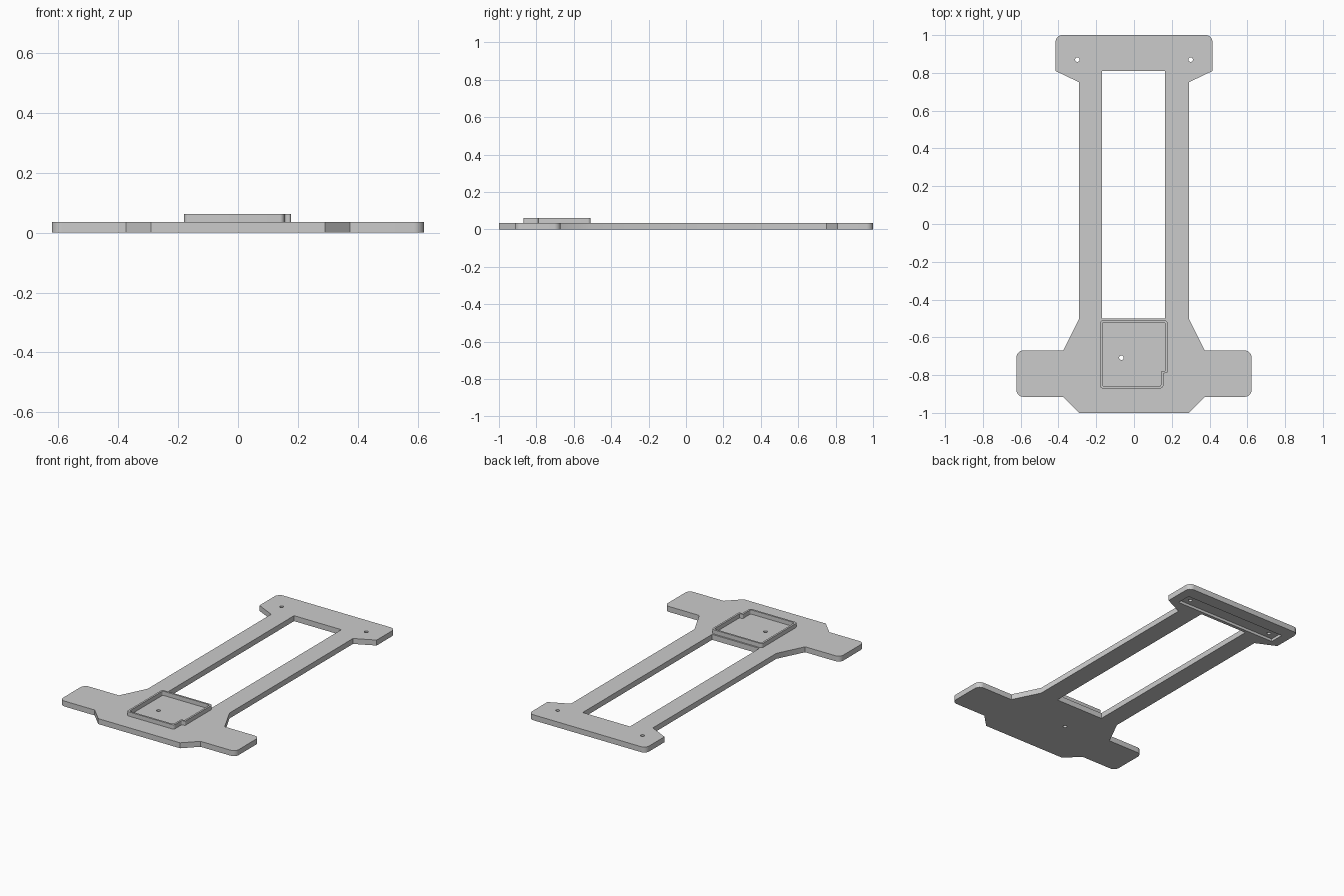
import bpy
import bmesh
import math
from mathutils import Vector

cube = bpy.data.objects.get("Cube")
if cube:
    bpy.data.objects.remove(cube, do_unlink=True)

THICK = 0.035
RIM_TOP = 0.062

grey = bpy.data.materials.new("matte grey")
grey.use_nodes = True
grey.diffuse_color = (0.6, 0.6, 0.6, 1)
grey.node_tree.nodes["Principled BSDF"].inputs["Base Color"].default_value = grey.diffuse_color


def rounded(corners, steps=6):
    """Outline from (x, y, radius) corners, each rounded where radius > 0."""
    out = []
    for i, (x, y, r) in enumerate(corners):
        p = Vector((x, y))
        if r == 0:
            out.append(p)
            continue
        a = (Vector(corners[i - 1][:2]) - p).normalized()
        b = (Vector(corners[(i + 1) % len(corners)][:2]) - p).normalized()
        half = a.angle(b) / 2
        centre = p + (a + b).normalized() * r / math.sin(half)
        start = p + a * r / math.tan(half) - centre
        end = p + b * r / math.tan(half) - centre
        for k in range(steps + 1):
            out.append(centre + start.lerp(end, k / steps).normalized() * r)
    return out


def prism(name, outline, z0, z1):
    """Straight extrusion of a flat outline."""
    bm = bmesh.new()
    face = bm.faces.new([bm.verts.new((p[0], p[1], z0)) for p in outline])
    geom = bmesh.ops.extrude_face_region(bm, geom=[face])["geom"]
    verts = [g for g in geom if isinstance(g, bmesh.types.BMVert)]
    bmesh.ops.translate(bm, verts=verts, vec=(0, 0, z1 - z0))
    bmesh.ops.recalc_face_normals(bm, faces=bm.faces)
    mesh = bpy.data.meshes.new(name)
    bm.to_mesh(mesh)
    bm.free()
    mesh.materials.append(grey)
    obj = bpy.data.objects.new(name, mesh)
    bpy.context.collection.objects.link(obj)
    return obj


def box_outline(x0, x1, y0, y1):
    return [(x0, y0), (x1, y0), (x1, y1), (x0, y1)]


def circle_outline(x, y, r, n=20):
    return [(x + r * math.cos(math.tau * k / n), y + r * math.sin(math.tau * k / n))
            for k in range(n)]


def cut(target, outline, z0, z1):
    """Cut a straight-sided opening and discard the cutter."""
    cutter = prism("cutter", outline, z0, z1)
    cutter.hide_render = True
    mod = target.modifiers.new("cut", "BOOLEAN")
    mod.operation = "DIFFERENCE"
    mod.solver = "EXACT"
    mod.object = cutter
    bpy.context.view_layer.update()
    graph = bpy.context.evaluated_depsgraph_get()
    mesh = bpy.data.meshes.new_from_object(target.evaluated_get(graph))
    target.modifiers.clear()
    target.data = mesh
    bpy.data.objects.remove(cutter, do_unlink=True)


def inset(corners, d):
    """Move each corner of a counter-clockwise outline inward by d."""
    out = []
    for i, (x, y, r) in enumerate(corners):
        p = Vector((x, y))
        e0 = (p - Vector(corners[i - 1][:2])).normalized()
        e1 = (Vector(corners[(i + 1) % len(corners)][:2]) - p).normalized()
        q = p + (Vector((-e0.y, e0.x)) + Vector((-e1.y, e1.x))) * d
        out.append((q.x, q.y, r * 0.6))
    return out


# Base plate: right half of the outline, mirrored to the left
half = [(0.29, -1, 0), (0.375, -0.915, 0), (0.622, -0.915, 0.035),
        (0.622, -0.67, 0.035), (0.375, -0.67, 0), (0.29, -0.5, 0),
        (0.29, 0.75, 0), (0.415, 0.81, 0), (0.415, 1, 0.035)]
full = half + [(-x, y, r) for x, y, r in reversed(half)]
plate = prism("base_plate", rounded(full), 0, THICK)

# Long central opening
cut(plate, box_outline(-0.17, 0.165, -0.5, 0.81), -0.1, 0.1)
# Shallow pocket under the rear crossbar
cut(plate, box_outline(-0.355, 0.355, 0.83, 0.92), -0.1, 0.017)
# Screw holes
for hx, hy in [(-0.3, 0.87), (0.3, 0.87), (-0.067, -0.708)]:
    cut(plate, circle_outline(hx, hy, 0.012), -0.1, 0.1)

# Raised rim with a notched corner
rim_corners = [(-0.18, -0.87, 0.015), (0.155, -0.87, 0.015), (0.155, -0.79, 0.008),
               (0.177, -0.79, 0.008), (0.177, -0.51, 0.015), (-0.18, -0.51, 0.015)]
rim = prism("socket_rim", rounded(rim_corners), THICK, RIM_TOP)
cut(rim, rounded(inset(rim_corners, 0.012)), 0, 0.1)

# Smooth rounded corners, sharp edges elsewhere
for obj in (plate, rim):
    bpy.ops.object.select_all(action="DESELECT")
    obj.select_set(True)
    bpy.context.view_layer.objects.active = obj
    bpy.ops.object.shade_smooth_by_angle(angle=math.radians(30))
